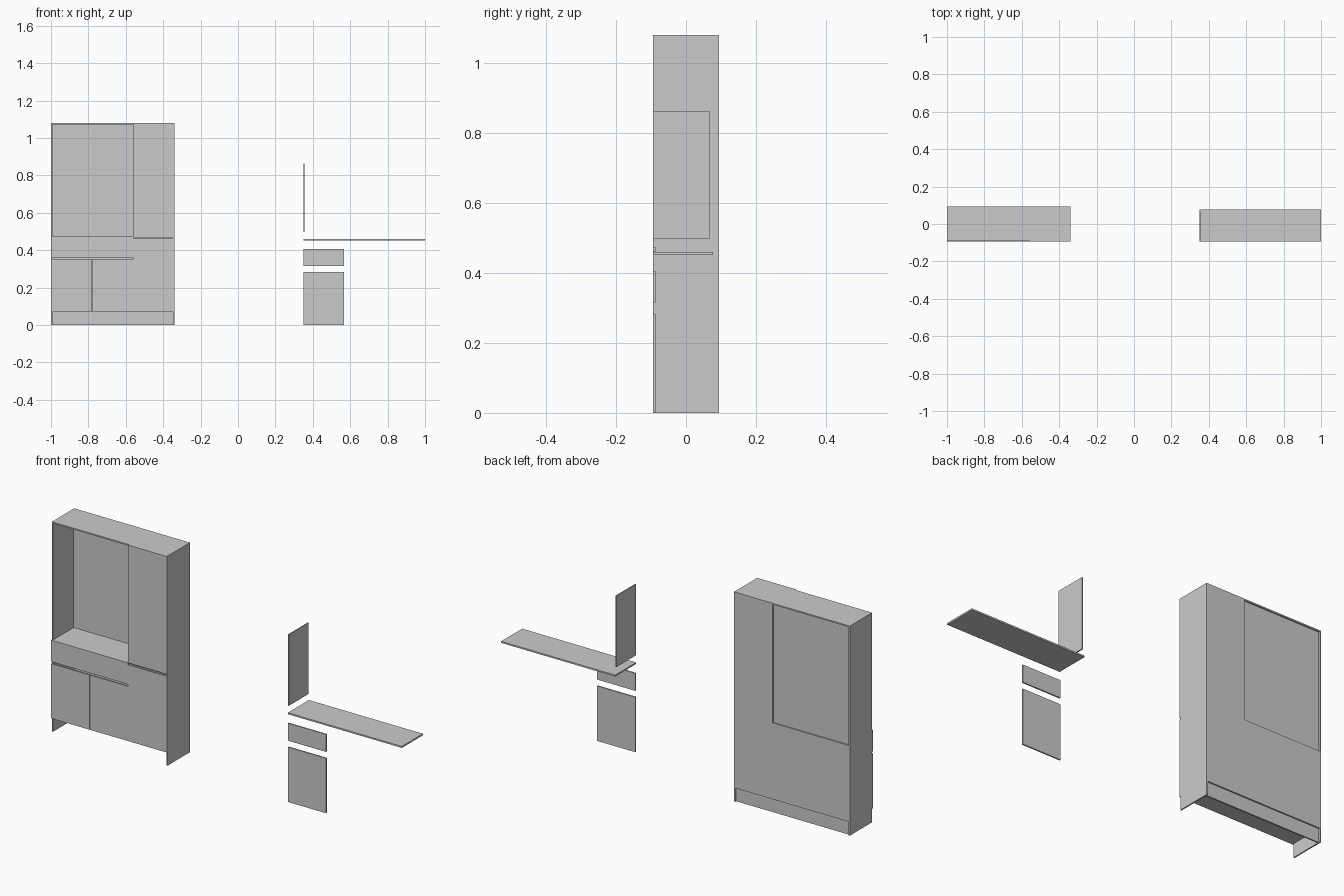
import bpy

if "Cube" in bpy.data.objects:
    bpy.data.objects.remove(bpy.data.objects["Cube"])

T = 0.007                      # board thickness
L, R, H = -1.0, -0.34, 1.08    # cabinet extents
F, B = -0.094, 0.094           # front and back planes
C = F + T                      # carcass front, behind the door fronts
COL = (R - L) / 3              # column width
M1, M2 = L + COL, L + 2 * COL


def board(name, x, y, z):
    """Flat board spanning the given (min, max) ranges."""
    bpy.ops.mesh.primitive_cube_add(size=1, location=[(a + b) / 2 for a, b in (x, y, z)])
    o = bpy.context.object
    o.name = name
    o.scale = [b - a for a, b in (x, y, z)]
    bpy.ops.object.transform_apply(location=False, rotation=False, scale=True)
    return o


# Carcass: sides, top, floor and niche shelf
board("left_side", (L, L + T), (C, B), (0, H))
board("right_side", (R - T, R), (C, B), (0, H))
board("top_panel", (L + T, R - T), (C, B), (H - T, H))
board("bottom_panel", (L + T, R - T), (C, B - T), (0.07, 0.07 + T))
board("niche_shelf", (L + T, R - T), (C, B - T), (0.466, 0.473))
board("niche_divider", (M2, M2 + T), (C, B - T), (0.473, H - T))

# Backs: flush lower and right panels, recessed niche back and plinth
board("lower_back", (L + T, R - T), (B - T, B), (0.07, 0.463))
board("right_back", (M2, R - T), (B - T, B), (0.463, H - T))
board("niche_back", (L + T, M2), (B - 0.014, B - T), (0.463, H - T))
board("rear_plinth", (L + T, R - T), (B - 0.014, B - T), (0, 0.07))

# Door and drawer fronts
board("left_door", (L, M1 - 0.002), (F, C), (0.07, 0.352))
board("middle_door", (M1 + 0.002, M2), (F, C), (0.07, 0.352))
board("drawer_front", (L, M2), (F, C), (0.362, 0.473))
board("lower_right_door", (M2, R), (F, C), (0.07, 0.463))
board("upper_right_door", (M2, R), (F, C), (0.473, H))

# Loose parts laid out beside the cabinet
board("loose_door", (0.35, 0.567), (F, C), (0, 0.283))
board("loose_drawer_front", (0.35, 0.567), (F, C), (0.316, 0.406))
board("loose_shelf", (0.35, 1.0), (F, 0.077), (0.452, 0.46))
board("loose_divider", (0.35, 0.356), (F, 0.067), (0.497, 0.863))
